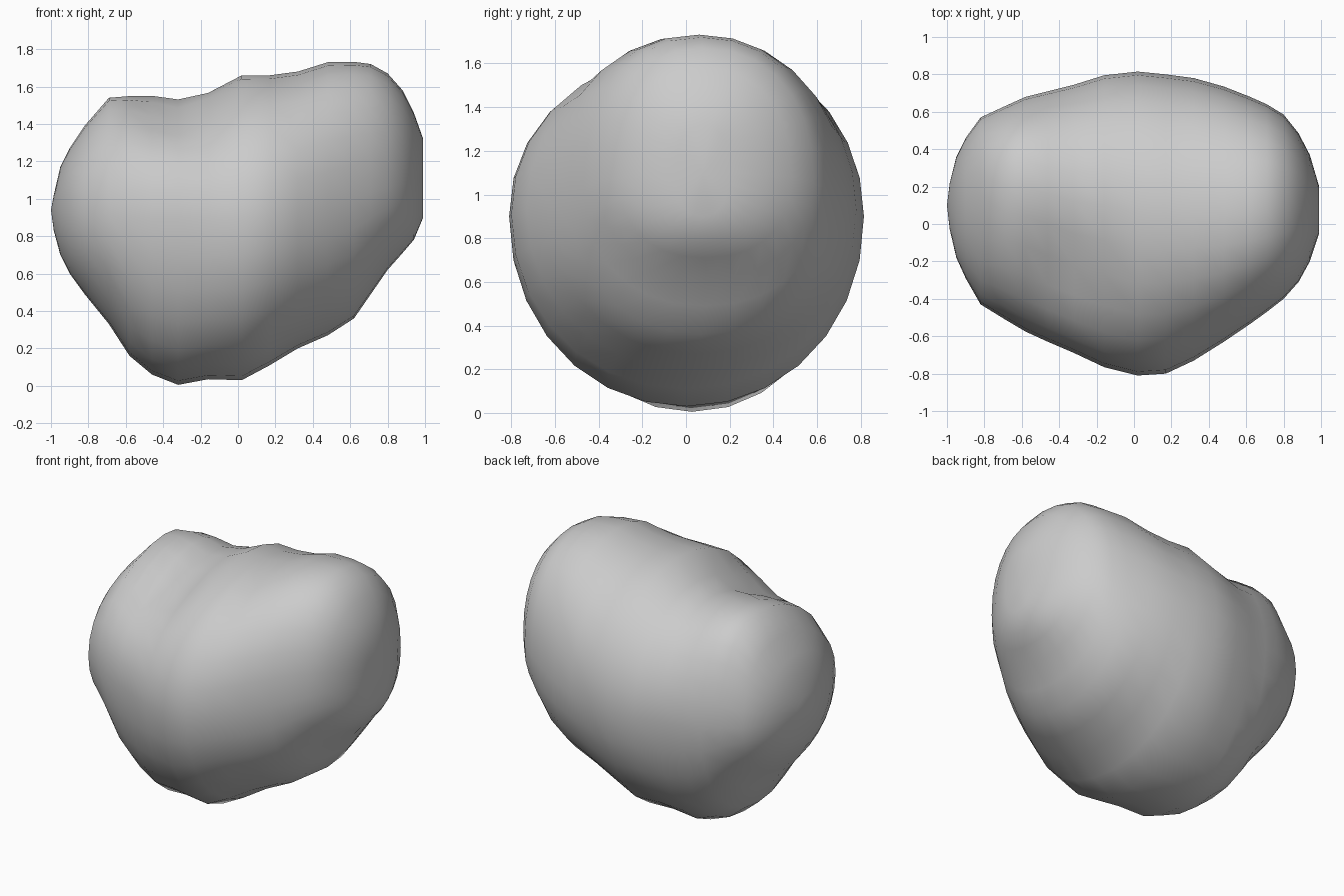
import bpy, bmesh, math

# Cross-sections along x: x, z low, z high, y front, y back, height of widest line, crest y
stations = [
    (-0.985, 0.83, 1.02, -0.03, 0.22, 0.93, 0.10),
    (-0.95, 0.70, 1.17, -0.18, 0.36, 0.93, 0.10),
    (-0.90, 0.60, 1.27, -0.29, 0.46, 0.92, 0.12),
    (-0.82, 0.49, 1.39, -0.43, 0.57, 0.92, 0.16),
    (-0.69, 0.33, 1.54, -0.51, 0.63, 0.91, 0.20),
    (-0.58, 0.16, 1.55, -0.575, 0.68, 0.90, 0.20),
    (-0.46, 0.06, 1.555, -0.63, 0.71, 0.90, 0.16),
    (-0.32, 0.005, 1.54, -0.69, 0.745, 0.90, 0.12),
    (-0.16, 0.035, 1.57, -0.765, 0.795, 0.90, 0.10),
    (0.02, 0.03, 1.66, -0.81, 0.815, 0.90, 0.06),
    (0.17, 0.11, 1.66, -0.80, 0.80, 0.91, 0.05),
    (0.32, 0.20, 1.68, -0.73, 0.78, 0.93, 0.05),
    (0.48, 0.27, 1.73, -0.63, 0.735, 0.96, 0.05),
    (0.62, 0.36, 1.732, -0.535, 0.68, 1.00, 0.06),
    (0.71, 0.49, 1.72, -0.47, 0.64, 1.03, 0.07),
    (0.80, 0.62, 1.67, -0.40, 0.585, 1.06, 0.08),
    (0.88, 0.71, 1.58, -0.31, 0.485, 1.08, 0.08),
    (0.94, 0.78, 1.46, -0.20, 0.37, 1.09, 0.08),
    (0.99, 0.90, 1.32, -0.05, 0.20, 1.10, 0.08),
]
SIDES = 28


def section(x, zl, zh, yf, yb, zm, crest):
    pts = []
    mid, half = (yf + yb) / 2, (yb - yf) / 2
    # ends are boxier than the middle
    power = 2 / (2.05 + 0.35 * max(0, x - 0.3))
    for i in range(SIDES):
        a = 2 * math.pi * i / SIDES
        c, s = math.cos(a), math.sin(a)
        cy = math.copysign(abs(c) ** power, c)
        sz = math.copysign(abs(s) ** power, s)
        y = mid + half * cy + (crest - mid) * max(0, s) ** 3
        z = zm + sz * ((zh - zm) if s > 0 else (zm - zl))
        # shallow valley on the upper front, between the two lobes
        d = ((x + 0.36) / 0.2) ** 2 + ((y + 0.3) / 0.28) ** 2
        if s > 0:
            z -= 0.09 * math.exp(-d) * s
        pts.append((x, y, z))
    return pts


# Boulder skin
bm = bmesh.new()
rings = [[bm.verts.new(p) for p in section(*s)] for s in stations]
for r0, r1 in zip(rings, rings[1:]):
    for i in range(SIDES):
        j = (i + 1) % SIDES
        bm.faces.new((r0[i], r0[j], r1[j], r1[i]))
# Closed ends
for ring, tip in ((rings[0], (-1.0, 0.1, 0.94)), (rings[-1], (0.985, 0.08, 1.1))):
    v = bm.verts.new(tip)
    for i in range(SIDES):
        bm.faces.new((ring[i], ring[(i + 1) % SIDES], v))
bmesh.ops.recalc_face_normals(bm, faces=bm.faces)
for f in bm.faces:
    f.smooth = True

mesh = bpy.data.meshes.new("boulder")
bm.to_mesh(mesh)
bm.free()
obj = bpy.data.objects.new("boulder", mesh)
bpy.context.collection.objects.link(obj)
